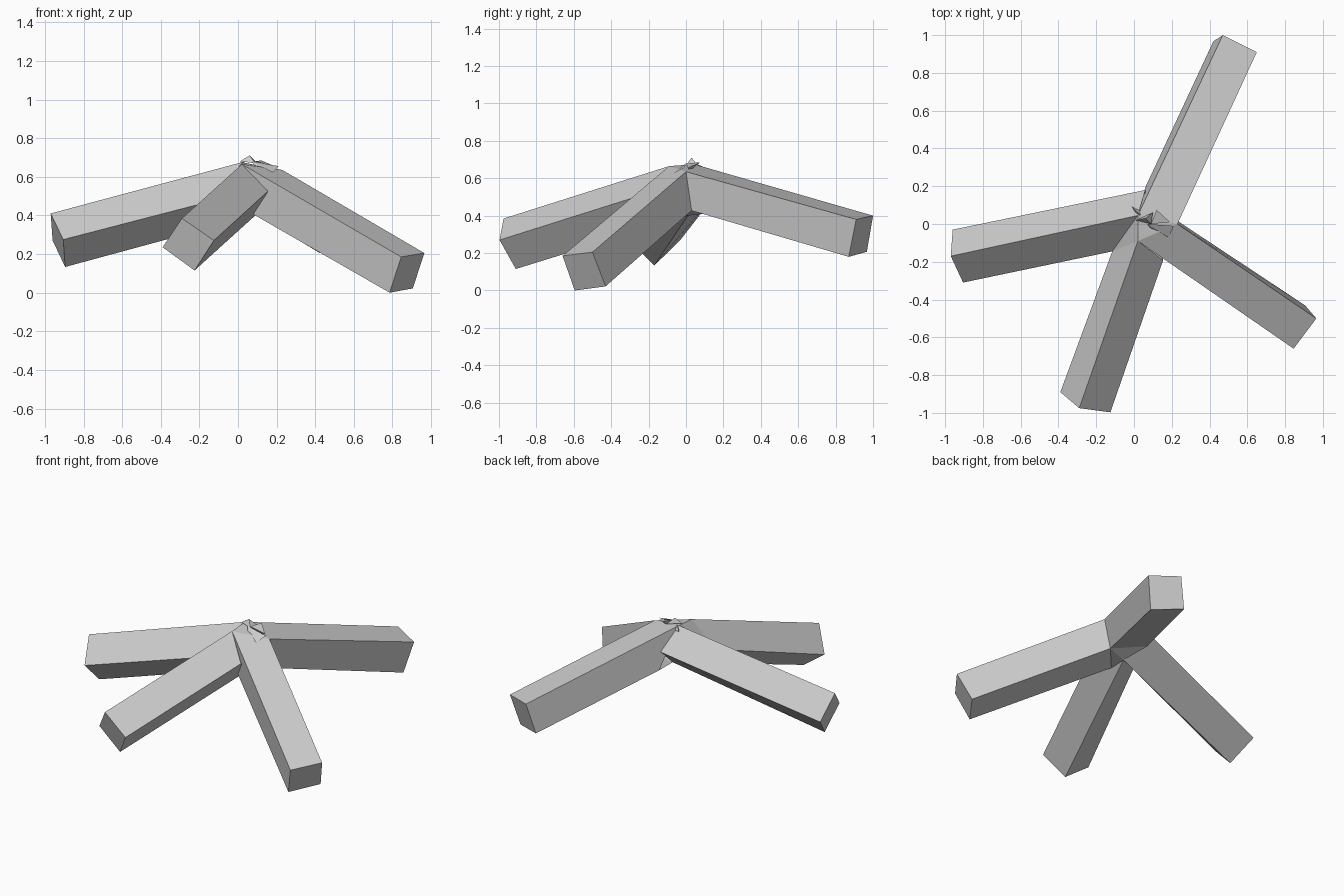
import bpy


def mesh_object(name, verts, faces):
    me = bpy.data.meshes.new(name)
    me.from_pydata(verts, [], faces)
    me.update()
    ob = bpy.data.objects.new(name, me)
    bpy.context.collection.objects.link(ob)
    return ob


def beam(name, tip, root):
    """Square beam: four tip corners joined to four hub corners, tip capped."""
    sides = [(i, (i + 1) % 4, (i + 1) % 4 + 4, i + 4) for i in range(4)]
    ob = mesh_object(name, tip + root, [(3, 2, 1, 0)] + sides)
    # consistent outward facing
    n = ob.data.polygons[0].normal
    c = ob.data.polygons[0].center
    if n.x * c.x + n.y * c.y < 0:
        ob.data.flip_normals()


# Corners shared by the beams at the hub
crown = (0.02, 0.045, 0.675)
crown_front = (0.02, -0.09, 0.665)
crown_right = (0.23, 0.0, 0.635)
valley = (-0.115, -0.145, 0.48)
back_low = (0.06, 0.195, 0.425)
right_low = (0.21, 0.03, 0.427)
base = (0.09, 0.01, 0.40)
front_low = (0.08, -0.115, 0.405)

# Four splayed beams
beam("left_beam",
     [(-0.97, -0.17, 0.41), (-0.905, -0.31, 0.275), (-0.895, -0.17, 0.133), (-0.96, -0.03, 0.27)],
     [crown, valley, base, (0.06, 0.18, 0.54)])
beam("front_beam",
     [(-0.29, -0.975, 0.385), (-0.39, -0.89, 0.235), (-0.225, -0.91, 0.115), (-0.125, -0.997, 0.27)],
     [crown_front, valley, base, (0.155, -0.19, 0.525)])
beam("right_beam",
     [(0.965, -0.50, 0.205), (0.845, -0.66, 0.185), (0.785, -0.595, 0.0), (0.905, -0.43, 0.022)],
     [crown_right, crown_front, front_low, right_low])
beam("back_beam",
     [(0.47, 1.0, 0.40), (0.65, 0.91, 0.38), (0.60, 0.87, 0.18), (0.42, 0.967, 0.207)],
     [crown, crown_right, right_low, back_low])

# Hub patches closing the gaps between beams
mesh_object("hub_top", [crown, crown_front, crown_right, valley], [(0, 1, 2), (0, 3, 1)])
mesh_object("hub_bottom", [base, right_low, back_low, front_low], [(0, 2, 1), (0, 1, 3)])

# Small crumpled shards on top of the hub
shards = [
    [(0.07, 0.0, 0.68), (0.21, -0.01, 0.655), (0.185, -0.07, 0.625), (0.10, -0.04, 0.64)],
    [(0.06, 0.03, 0.71), (0.01, 0.02, 0.68), (0.09, 0.0, 0.67), (0.10, 0.06, 0.67)],
    [(0.12, 0.075, 0.685), (0.19, 0.01, 0.655), (0.09, 0.0, 0.68), (0.12, 0.02, 0.64)],
    [(-0.015, 0.095, 0.66), (0.03, 0.05, 0.68), (0.03, 0.03, 0.65), (0.05, 0.06, 0.65)],
]
for i, pts in enumerate(shards):
    mesh_object(f"hub_shard_{i + 1}", pts, [(0, 2, 1), (0, 1, 3), (1, 2, 3), (2, 0, 3)])
